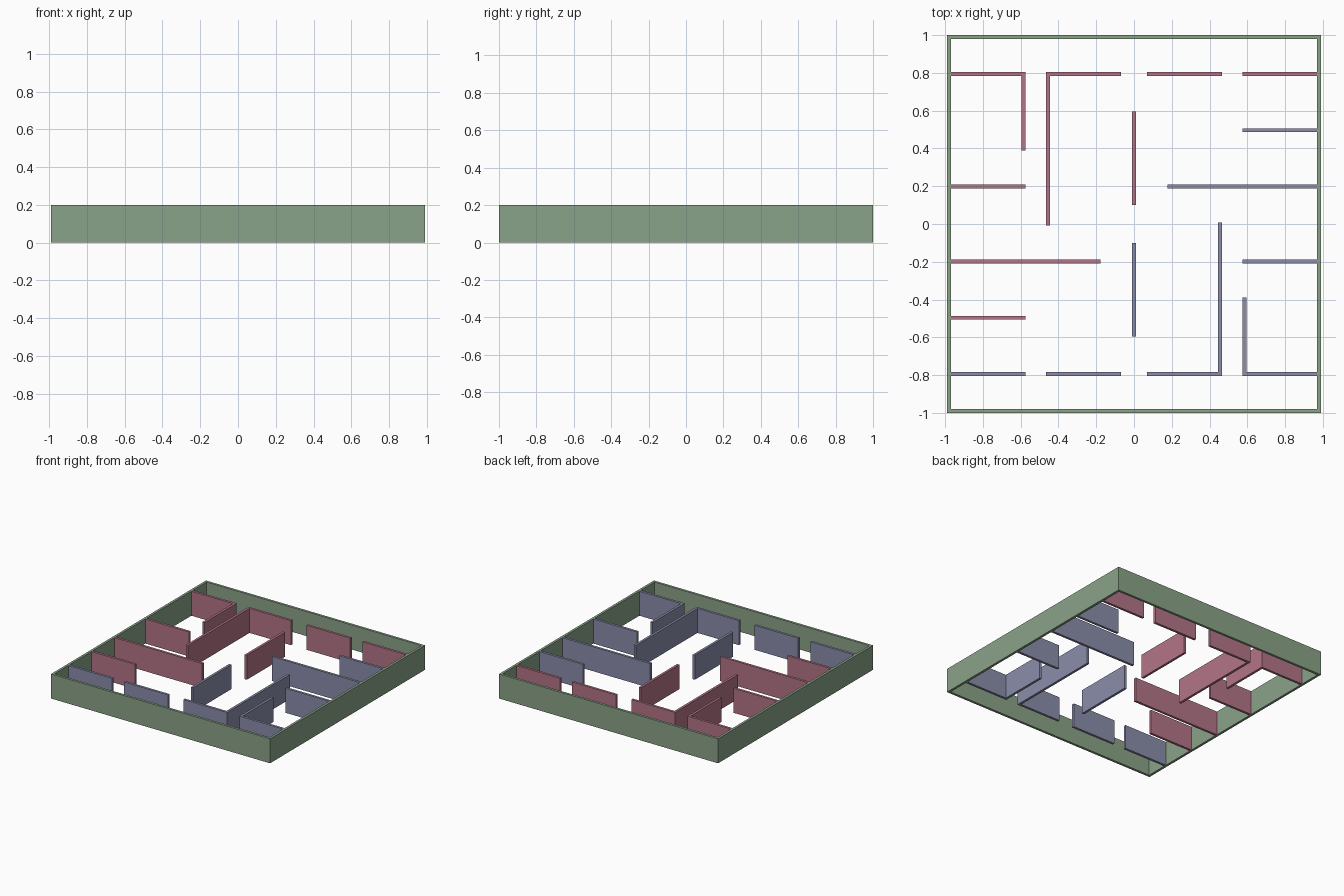
import bpy, bmesh

if "Cube" in bpy.data.objects:
    bpy.data.objects.remove(bpy.data.objects["Cube"])

H = 0.2      # wall height
T = 0.02     # wall thickness
X, Y = 0.99, 1.0          # outer half sizes
IX = X - T                # inner face of the border


def material(name, rgb):
    m = bpy.data.materials.new(name)
    m.diffuse_color = (*rgb, 1)
    m.use_nodes = True
    m.node_tree.nodes["Principled BSDF"].inputs["Base Color"].default_value = m.diffuse_color
    return m


green = material("sage green", (0.254, 0.366, 0.246))
red = material("dusty rose", (0.456, 0.178, 0.246))
blue = material("slate blue", (0.254, 0.266, 0.402))


def finish(name, bm, mat):
    bmesh.ops.recalc_face_normals(bm, faces=bm.faces)
    me = bpy.data.meshes.new(name)
    bm.to_mesh(me)
    bm.free()
    me.materials.append(mat)
    bpy.context.collection.objects.link(bpy.data.objects.new(name, me))


def wall(name, x0, x1, y0, y1, mat):
    bm = bmesh.new()
    bmesh.ops.create_cube(bm, size=1)
    for v in bm.verts:
        v.co = (x1 if v.co.x > 0 else x0, y1 if v.co.y > 0 else y0,
                H if v.co.z > 0 else 0)
    finish(name, bm, mat)


# border: a rectangular ring extruded upwards
bm = bmesh.new()
signs = [(-1, -1), (1, -1), (1, 1), (-1, 1)]
outer = [bm.verts.new((sx * X, sy * Y, 0)) for sx, sy in signs]
inner = [bm.verts.new((sx * IX, sy * (Y - T), 0)) for sx, sy in signs]
for i in range(4):
    j = (i + 1) % 4
    bm.faces.new((outer[i], outer[j], inner[j], inner[i]))
top = bmesh.ops.extrude_face_region(bm, geom=bm.faces[:], use_keep_orig=True)
for g in top["geom"]:
    if isinstance(g, bmesh.types.BMVert):
        g.co.z = H
finish("border_wall", bm, green)

# walls along x: (x start, x end, y centre)
rows = [(-IX, -0.575, 0.794), (-0.465, -0.07, 0.794), (0.07, 0.465, 0.794),
        (0.575, IX, 0.794), (-IX, -0.575, 0.199), (-IX, -0.177, -0.199),
        (-IX, -0.575, -0.496)]
# walls along y: (x centre, y start, y end)
columns = [(-0.585, 0.39, 0.784), (-0.455, -0.007, 0.784), (0, 0.1, 0.595)]

boxes = [(a, b, y - T / 2, y + T / 2) for a, b, y in rows]
boxes += [(x - T / 2, x + T / 2, a, b) for x, a, b in columns]

# rose half, and the slate half turned 180 degrees about z
for n, (x0, x1, y0, y1) in enumerate(boxes, 1):
    wall(f"rose_wall_{n}", x0, x1, y0, y1, red)
    wall(f"slate_wall_{n}", -x1, -x0, -y1, -y0, blue)
